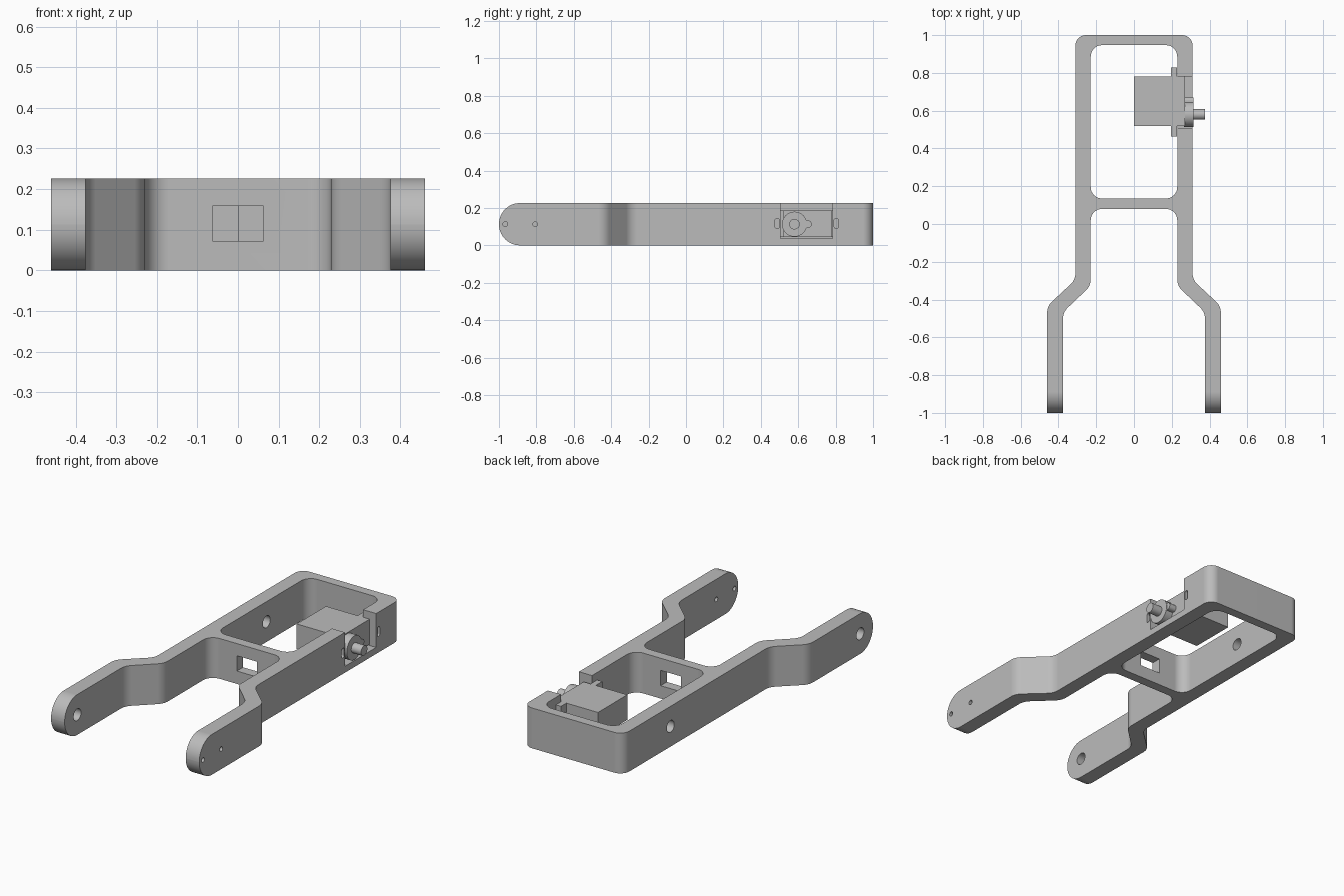
import bpy, bmesh, math
from mathutils import Vector

cube = bpy.data.objects.get("Cube")
if cube:
    bpy.data.objects.remove(cube)

H = 0.226          # frame height
MID = H / 2        # height of all pivot axes
SHAFT_Y = 0.58     # servo shaft position

grey = bpy.data.materials.new("plain_grey")
grey.use_nodes = True
grey.diffuse_color = (0.5, 0.5, 0.5, 1)
grey.node_tree.nodes["Principled BSDF"].inputs["Base Color"].default_value = (0.5, 0.5, 0.5, 1)


def fillet(corners, steps=8):
    """Closed 2D outline from (a, b, radius) corners."""
    out = []
    for i, (a, b, r) in enumerate(corners):
        p = Vector((a, b))
        if r == 0:
            out.append(p)
            continue
        u = (Vector(corners[i - 1][:2]) - p).normalized()
        v = (Vector(corners[(i + 1) % len(corners)][:2]) - p).normalized()
        half = u.angle(v) / 2
        t = r / math.tan(half)
        c = p + (u + v).normalized() * r / math.sin(half)
        s, e = p + u * t - c, p + v * t - c
        sweep = math.pi - 2 * half
        for k in range(steps + 1):
            f = k / steps
            out.append(c + (s * math.sin((1 - f) * sweep) + e * math.sin(f * sweep)) / math.sin(sweep))
    return out


def rect(a0, a1, b0, b1, r=0):
    return fillet([(a0, b0, r), (a1, b0, r), (a1, b1, r), (a0, b1, r)])


def circle(a, b, r, n=32):
    return [Vector((a + r * math.cos(math.tau * k / n), b + r * math.sin(math.tau * k / n)))
            for k in range(n)]


def prism(name, outline, axis, lo, hi):
    """Extrude a 2D outline along an axis."""
    place = {"x": lambda a, b, w: (w, a, b),
             "y": lambda a, b, w: (a, w, b),
             "z": lambda a, b, w: (a, b, w)}[axis]
    bm = bmesh.new()
    base = bm.faces.new([bm.verts.new(place(a, b, lo)) for a, b in outline])
    ext = bmesh.ops.extrude_face_region(bm, geom=[base])
    top = [g for g in ext["geom"] if isinstance(g, bmesh.types.BMVert)]
    bmesh.ops.translate(bm, verts=top, vec=place(0, 0, hi - lo))
    bmesh.ops.recalc_face_normals(bm, faces=bm.faces)
    mesh = bpy.data.meshes.new(name)
    bm.to_mesh(mesh)
    bm.free()
    mesh.materials.append(grey)
    obj = bpy.data.objects.new(name, mesh)
    bpy.context.collection.objects.link(obj)
    return obj


def carve(obj, cutters, operation="DIFFERENCE"):
    """Apply booleans in order and remove the cutters."""
    for c in cutters:
        c.hide_render = True
        mod = obj.modifiers.new("cut", "BOOLEAN")
        mod.object, mod.operation, mod.solver = c, operation, "EXACT"
    bpy.context.view_layer.update()
    graph = bpy.context.evaluated_depsgraph_get()
    mesh = bpy.data.meshes.new_from_object(obj.evaluated_get(graph))
    obj.modifiers.clear()
    obj.data = mesh
    for c in cutters:
        bpy.data.objects.remove(c)


# Frame plan: half outline, mirrored, with the open fork between the legs
half = [(0.31, 1, 0.055), (0.31, -0.295, 0.08), (0.46, -0.435, 0.08), (0.46, -1.1, 0),
        (0.376, -1.1, 0), (0.376, -0.467, 0.08), (0.229, -0.327, 0.08), (0.229, 0.08, 0.06)]
plan = half + [(-a, b, r) for a, b, r in reversed(half)]
frame = prism("frame", fillet(plan), "z", -0.05, H + 0.05)

# Side profile trims the height and rounds the leg ends
side = fillet([(-1, 0, MID - 0.0005), (1.1, 0, 0), (1.1, H, 0), (-1, H, MID - 0.0005)], 16)
carve(frame, [prism("side_trim", side, "x", -1, 1)], "INTERSECT")

# Pocket, crossbar window, servo notch, screw slots and pivot holes
cutters = [
    prism("pocket", rect(-0.229, 0.229, 0.135, 0.947, 0.06), "z", -0.1, 0.4),
    prism("window", rect(-0.063, 0.063, 0.072, 0.158), "y", 0.03, 0.2),
    prism("notch", rect(0.506, 0.782, 0.036, 0.4), "x", 0.2, 0.4),
]
for y in (-0.966, -0.806):
    cutters.append(prism("small_hole", circle(y, MID, 0.013, 20), "x", 0.3, 0.6))
for y in (-0.887, SHAFT_Y):
    cutters.append(prism("pivot_hole", circle(y, MID, 0.033), "x", -0.6, -0.15))


def screw_slots():
    return [prism("screw_slot", rect(y - 0.011, y + 0.011, 0.09, 0.144, 0.01), "x", 0.1, 0.4)
            for y in (0.487, 0.803)]


carve(frame, cutters + screw_slots())

# Servo: body, mounting flange, gear boss, small boss and output shaft
body = prism("servo_body", rect(0.52, 0.78, 0.044, 0.185), "x", 0, 0.271)
flange = prism("servo_flange", rect(0.462, 0.828, 0.044, 0.185), "x", 0.196, 0.228)
carve(flange, screw_slots())
boss = prism("servo_gear_boss", circle(SHAFT_Y, MID, 0.067), "x", 0.265, 0.316)
small_boss = prism("servo_small_boss", rect(0.6, 0.671, MID - 0.02, MID + 0.02, 0.018),
                   "x", 0.265, 0.314)
shaft = prism("servo_shaft", circle(SHAFT_Y, MID, 0.028), "x", 0.31, 0.377)

# Smooth the curved walls and keep flat faces flat
for obj in (frame, body, flange, boss, small_boss, shaft):
    bpy.ops.object.select_all(action="DESELECT")
    obj.select_set(True)
    bpy.context.view_layer.objects.active = obj
    bpy.ops.object.shade_smooth_by_angle(angle=math.radians(30))
    obj.modifiers.new("flat_normals", "WEIGHTED_NORMAL").keep_sharp = True
